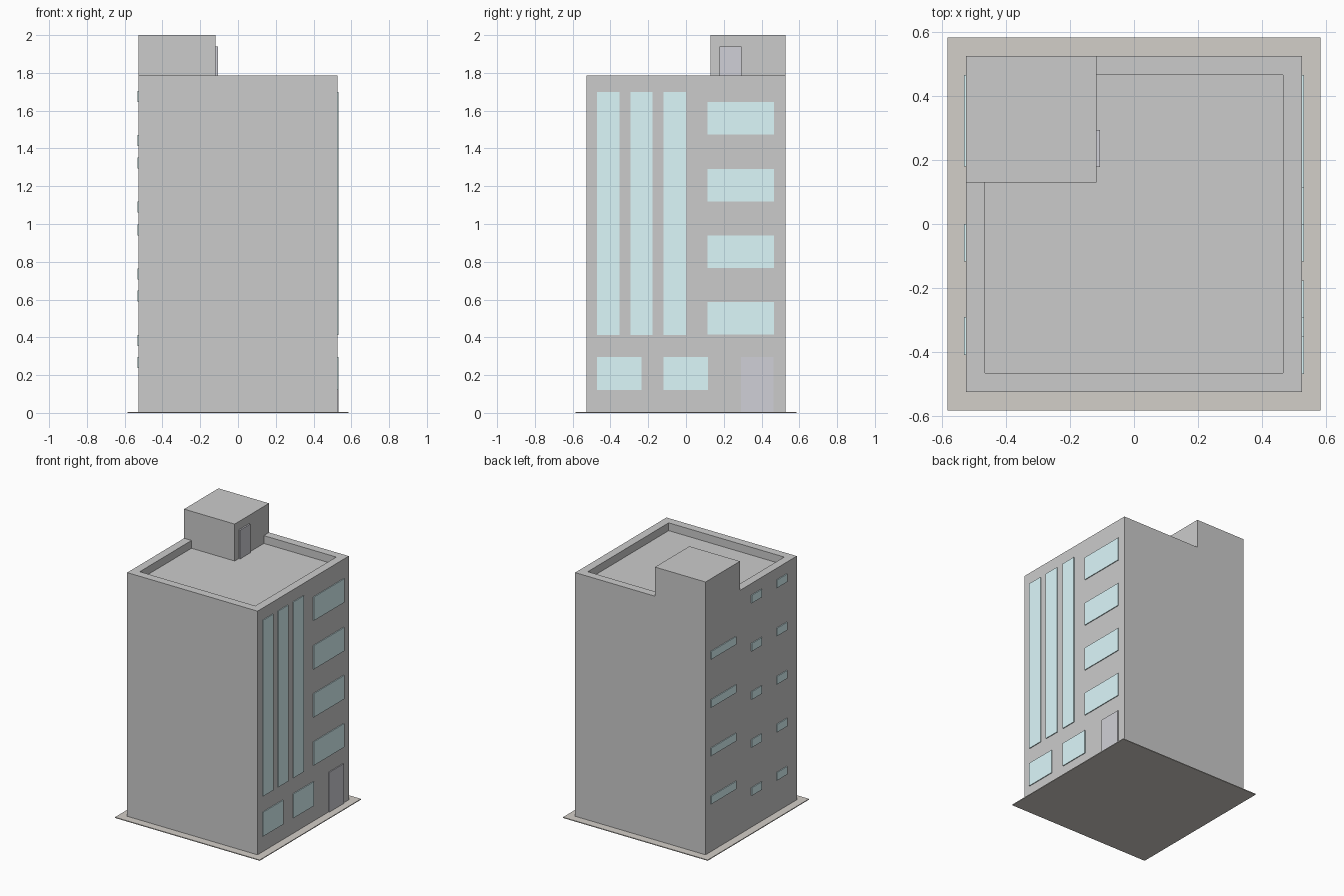
import bpy, bmesh
from mathutils import Vector

if "Cube" in bpy.data.objects:
    bpy.data.objects.remove(bpy.data.objects["Cube"])


def material(name, rgb):
    m = bpy.data.materials.new(name)
    m.diffuse_color = (*rgb, 1)
    m.use_nodes = True
    m.node_tree.nodes["Principled BSDF"].inputs["Base Color"].default_value = m.diffuse_color
    return m


GLASS = material("glass", (0.72, 0.94, 0.97))
DOOR = material("door_paint", (0.63, 0.63, 0.68))
PAVING = material("paving", (0.65, 0.62, 0.58))


def finish(name, bm, mat=None):
    bmesh.ops.recalc_face_normals(bm, faces=bm.faces[:])
    me = bpy.data.meshes.new(name)
    bm.to_mesh(me)
    bm.free()
    ob = bpy.data.objects.new(name, me)
    bpy.context.collection.objects.link(ob)
    if mat:
        me.materials.append(mat)
    return ob


def box(name, x, y, z, mat=None):
    bm = bmesh.new()
    bmesh.ops.create_cube(bm, size=1)
    for v in bm.verts:
        v.co = Vector([(a + b) / 2 + c * (b - a) for (a, b), c in zip((x, y, z), v.co)])
    return finish(name, bm, mat)


W, R = 0.527, 0.467          # outer wall, inner parapet
HX, HY = -0.118, 0.13        # stair house corner
ROOF, PARAPET, TOP = 1.73, 1.787, 2.0
T = 0.006                    # how far panes stand proud

# ground slab
box("ground_slab", (-0.585, 0.585), (-0.585, 0.585), (0, 0.006), PAVING)

# tower body: footprint grid raised in three steps (roof, parapet, stair house)
bm = bmesh.new()
xs, ys = (-W, -R, HX, R, W), (-W, -R, HY, R, W)
grid = [[bm.verts.new((x, y, 0.003)) for y in ys] for x in xs]
for i in range(4):
    for j in range(4):
        bm.faces.new((grid[i][j], grid[i + 1][j], grid[i + 1][j + 1], grid[i][j + 1]))


def in_house(c):
    return c.x < HX and c.y > HY


def on_rim(c):
    return max(abs(c.x), abs(c.y)) > R or in_house(c)


level = 0.003
for height, pick in ((ROOF, lambda c: True), (PARAPET, on_rim), (TOP, in_house)):
    faces = [f for f in bm.faces
             if all(abs(v.co.z - level) < 1e-5 for v in f.verts) and pick(f.calc_center_median())]
    new = bmesh.ops.extrude_face_region(bm, geom=faces)["geom"]
    for v in new:
        if isinstance(v, bmesh.types.BMVert):
            v.co.z = height
    bmesh.ops.delete(bm, geom=[f for f in faces if f.is_valid], context='FACES')
    level = height
bmesh.ops.recalc_face_normals(bm, faces=bm.faces[:])
bmesh.ops.dissolve_limit(bm, angle_limit=0.01, verts=bm.verts[:], edges=bm.edges[:])
finish("tower_body", bm)

# right side: tall strips, wide windows, ground floor windows, entrance
right = (W - 0.01, W + T)
for i, y in enumerate((-0.47, -0.295, -0.118)):
    box(f"tall_window_{i}", right, (y, y + 0.118), (0.413, 1.70), GLASS)
for i, z in enumerate((0.415, 0.767, 1.118, 1.473)):
    box(f"wide_window_{i}", right, (0.115, 0.467), (z, z + 0.173), GLASS)
for i, y in enumerate((-0.47, -0.118)):
    box(f"ground_window_{i}", right, (y, y + 0.234), (0.12, 0.297), GLASS)
box("entrance_door", right, (0.292, 0.463), (0.004, 0.297), DOOR)

# left side: slot windows and two columns of small windows
left = (-W - T, -W + 0.01)
for i, z in enumerate((0.355, 0.707, 1.06, 1.413)):
    box(f"slot_window_{i}", left, (0.18, 0.467), (z, z + 0.058), GLASS)
for i, z in enumerate((0.238, 0.59, 0.94, 1.293, 1.645)):
    for k, y in enumerate((-0.118, -0.41)):
        box(f"small_window_{i}_{k}", left, (y, y + 0.118), (z, z + 0.058), GLASS)

# stair house door onto the roof
box("roof_door", (HX - 0.01, HX + 0.011), (0.178, 0.295), (ROOF, 1.94), DOOR)
